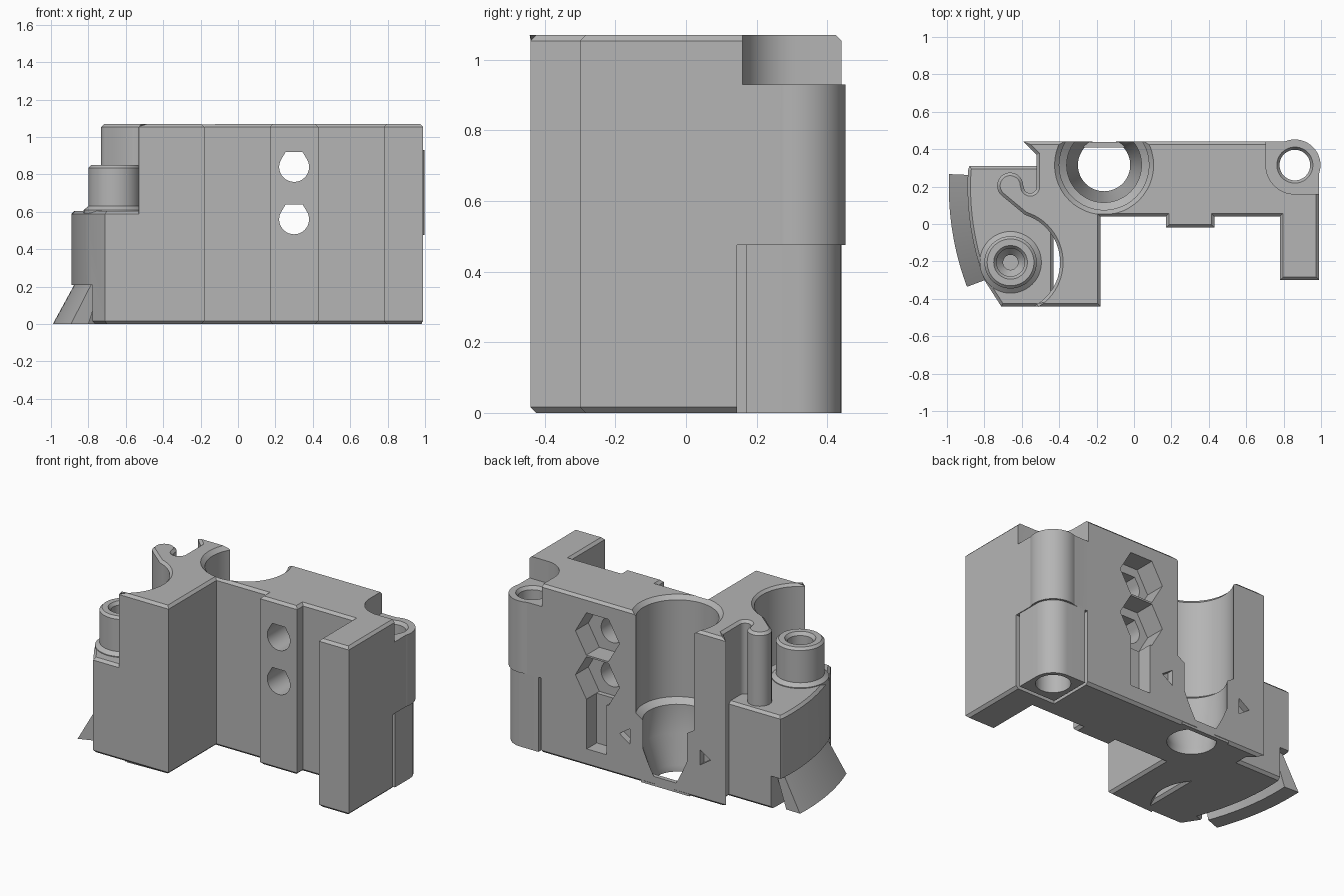
import bpy, bmesh
from math import sin, cos, pi, radians

if "Cube" in bpy.data.objects:
    bpy.data.objects.remove(bpy.data.objects["Cube"], do_unlink=True)

grey = bpy.data.materials.new("plain grey")
grey.use_nodes = True
tone = (0.46, 0.46, 0.46, 1)
grey.diffuse_color = tone
grey.node_tree.nodes["Principled BSDF"].inputs["Base Color"].default_value = tone


def finish(name, bm):
    bmesh.ops.recalc_face_normals(bm, faces=bm.faces)
    me = bpy.data.meshes.new(name)
    bm.to_mesh(me)
    bm.free()
    me.materials.append(grey)
    ob = bpy.data.objects.new(name, me)
    bpy.context.collection.objects.link(ob)
    return ob


def arc(cx, cy, r, a, b, n=16):
    return [(cx + r * cos(radians(a + (b - a) * i / n)),
             cy + r * sin(radians(a + (b - a) * i / n))) for i in range(n + 1)]


def prism(name, pts, lo, hi, axis="z", chamfer=0.0):
    """Extrude an outline along z or y, with optional chamfered ends."""
    bm = bmesh.new()
    ends = []
    for h in (lo, hi):
        ends.append([bm.verts.new((u, v, h) if axis == "z" else (u, h, v)) for u, v in pts])
    caps = [bm.faces.new(e) for e in ends]
    n = len(pts)
    for i in range(n):
        j = (i + 1) % n
        bm.faces.new((ends[0][i], ends[0][j], ends[1][j], ends[1][i]))
    bmesh.ops.recalc_face_normals(bm, faces=bm.faces)
    if chamfer:
        edges = list({e for f in caps for e in f.edges})
        bmesh.ops.bevel(bm, geom=edges, offset=chamfer, segments=1,
                        affect="EDGES", clamp_overlap=False)
    return finish(name, bm)


def sweep(name, profile, cx, cy, a=0, b=360, n=48):
    """Turn a closed (radius, height) profile around a vertical axis."""
    bm = bmesh.new()
    full = b - a == 360
    rings = []
    for i in range(n if full else n + 1):
        t = radians(a + (b - a) * i / n)
        rings.append([bm.verts.new((cx + r * cos(t), cy + r * sin(t), z)) for r, z in profile])
    m = len(profile)
    for i in range(n):
        p, q = rings[i], rings[(i + 1) % len(rings)]
        for k in range(m):
            bm.faces.new((p[k], p[(k + 1) % m], q[(k + 1) % m], q[k]))
    if not full:
        bm.faces.new(rings[0])
        bm.faces.new(rings[-1])
    bmesh.ops.remove_doubles(bm, verts=bm.verts, dist=1e-5)
    return finish(name, bm)


def rect(x0, x1, y0, y1):
    return [(x0, y0), (x1, y0), (x1, y1), (x0, y1)]


def combine(target, tool, op="DIFFERENCE"):
    mod = target.modifiers.new(op, "BOOLEAN")
    mod.operation, mod.object, mod.solver = op, tool, "EXACT"
    bpy.context.view_layer.objects.active = target
    bpy.ops.object.modifier_apply(modifier=mod.name)
    bpy.data.objects.remove(tool, do_unlink=True)


TOP = 1.07
BOSS = (-0.66, -0.205)     # left boss axis
BORE = (-0.16, 0.315)      # large open bore axis
POST = (0.86, 0.315)       # corner post axis
FAN = (0.54, 0.2)          # centre of the curved left side

# Tall body with right leg, front pad, hook and bite around the boss
outline = [(0.78, 0.04), (0.78, -0.30), (0.99, -0.30)]
outline += arc(*POST, 0.13, 0, 90)
outline += [(0.78, 0.44), (-0.59, 0.44), (-0.52, 0.37)]
outline += arc(-0.555, 0.2, 0.035, 0, -180, 10)
outline += arc(-0.662, 0.205, 0.07, 0, 225, 16)
outline += arc(*BOSS, 0.265, 73, -61, 24)
outline += [(-0.53, -0.44), (-0.18, -0.44), (-0.18, 0.04), (0.17, 0.04),
            (0.17, -0.02), (0.43, -0.02), (0.43, 0.04)]
body = prism("body", outline, 0, TOP, chamfer=0.016)

# Low left block with curved outer side
low = [(-0.43, -0.44), (-0.43, 0.31), (-0.88, 0.31)]
low += arc(*FAN, 1.43, 176.5, 200.5, 12) + [(-0.71, -0.44)]
combine(body, prism("left_block", low, 0, 0.605, chamfer=0.016), "UNION")

# Undercut below the curved side
combine(body, sweep("undercut", [(1.36, -0.1), (1.6, -0.1), (1.6, 0.21), (1.36, 0.21)],
                    *FAN, 172, 202, 12))

# Stepped bore open to the back
combine(body, sweep("bore", [(0, -0.1), (0.14, -0.1), (0.14, 0.04), (0.2, 0.22), (0.2, 0.4),
                             (0.24, 0.43), (0.24, TOP - 0.025), (0.275, TOP + 0.01),
                             (0.275, 1.2), (0, 1.2)], *BORE))

# Recesses above and below the corner post
pocket = [(1.1, 0.16)] + arc(*POST, 0.155, 270, 180) + [(0.705, 0.6), (1.1, 0.6)]
combine(body, prism("post_top_recess", pocket, 0.93, 1.2))
combine(body, prism("post_low_recess", rect(0.71, 1.1, 0.145, 0.6), -0.1, 0.475))

# Through holes with flattened tops, and nut pockets behind them
for z in (0.84, 0.56):
    hole = arc(0.3, z, 0.08, 145, 395, 24) + [(0.345, z + 0.08), (0.255, z + 0.08)]
    combine(body, prism("screw_hole", hole, -0.2, 0.6, "y"))
    combine(body, prism("nut_pocket", arc(0.315, z, 0.155, 0, 300, 5), 0.31, 0.6, "y"))
combine(body, prism("nut_slot", rect(0.25, 0.39, 0.11, 0.5), 0.34, 0.6, "y"))

# Small triangular marks either side of the bore
for s in (-1, 1):
    tri = [(BORE[0] + s * u, z) for u, z in ((0.245, 0.32), (0.245, 0.22), (0.32, 0.27))]
    combine(body, prism("mark", tri, 0.4, 0.6, "y"))

# Lower sleeve, corner post and their bore
sleeve = [(0.73, 0.17), (0.985, 0.17)] + arc(*POST, 0.125, 0, 90) + [(0.73, 0.44)]
post = prism("post_sleeve", sleeve, 0, 0.49)
combine(post, sweep("sleeve_bore", [(0, -0.1), (0.1, -0.1), (0.1, 0.44), (0, 0.44)], *POST))
post_cut = [(0, 0.4), (0.082, 0.4), (0.082, 0.91), (0.1, 0.935), (0.1, 1), (0, 1)]
for ob in (body, post):
    combine(ob, sweep("post_bore", post_cut, *POST))
ring = sweep("post_ring", [(0.083, 0.476), (0.137, 0.476), (0.137, 0.93), (0.098, 0.93),
                           (0.083, 0.91)], *POST)

# Low lip closing the bore at the back
lip = prism("bore_lip", rect(-0.33, 0.01, 0.41, 0.438), 0, 0.06)

# Hollow boss on the left block
boss = sweep("boss", [(0, 0.59), (0.165, 0.59), (0.165, 0.61), (0.14, 0.63), (0.14, 0.835),
                      (0.125, 0.85), (0.09, 0.85), (0.075, 0.83), (0.075, 0.74),
                      (0.04, 0.7), (0.04, 0.64), (0, 0.64)], *BOSS)

# Slanted curved flange under the left side
flange = sweep("flange", [(1.53, 0), (1.41, 0.22), (1.355, 0.22), (1.43, 0)],
               *FAN, 177.5, 200.5, 20)

for ob in (body, post, ring, lip, boss, flange):
    bpy.ops.object.select_all(action="DESELECT")
    ob.select_set(True)
    bpy.context.view_layer.objects.active = ob
    bpy.ops.object.shade_smooth_by_angle(angle=radians(28))
